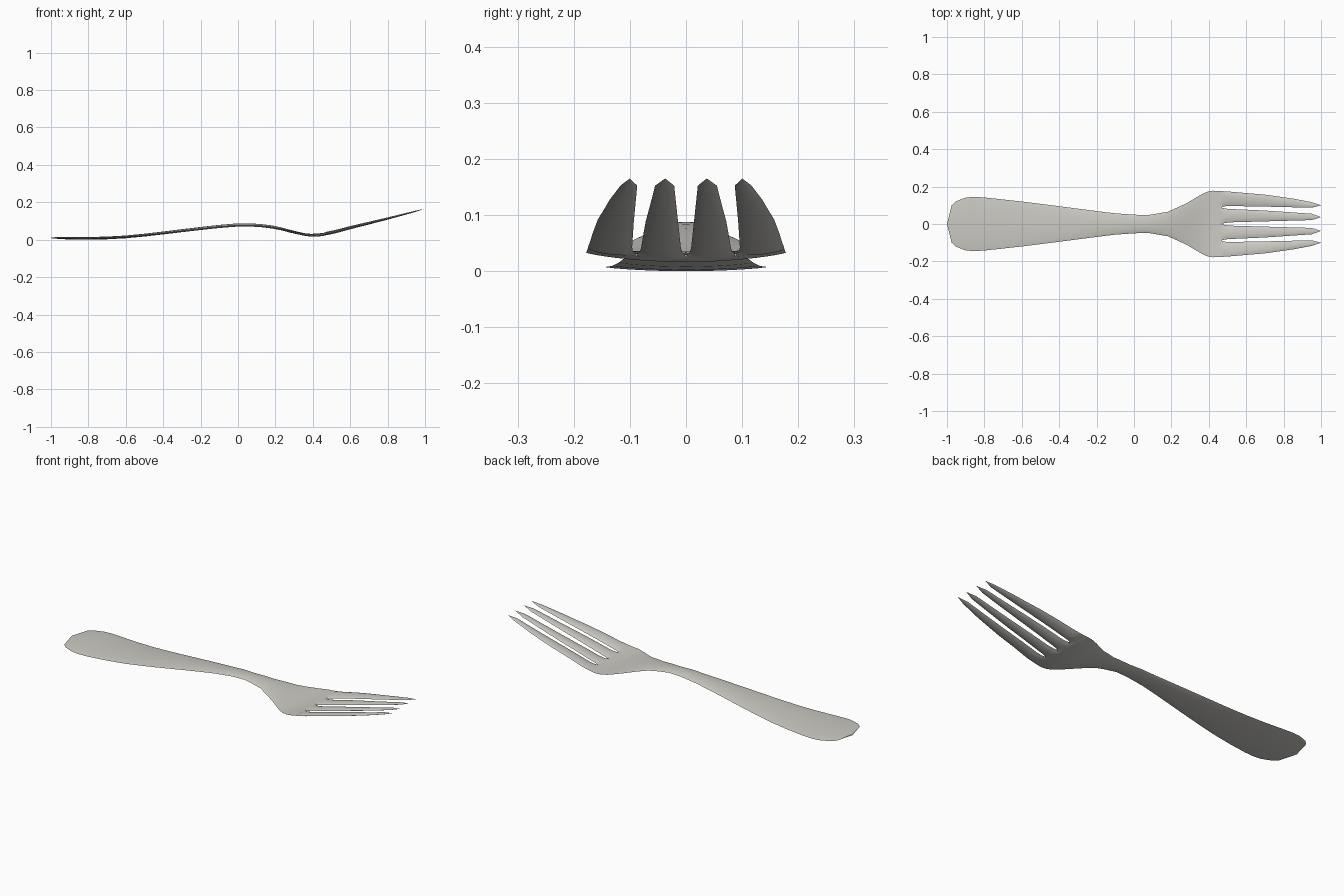
import bpy, bmesh

if "Cube" in bpy.data.objects:
    bpy.data.objects.remove(bpy.data.objects["Cube"])

def lerp(keys, x):
    if x <= keys[0][0]:
        return keys[0][1]
    for (a, p), (b, q) in zip(keys, keys[1:]):
        if x <= b:
            return p + (q - p) * (x - a) / (b - a)
    return keys[-1][1]

def smooth(keys, x):
    # Catmull-Rom style interpolation
    n = len(keys)
    def slope(i):
        a, b = keys[max(i - 1, 0)], keys[min(i + 1, n - 1)]
        return (b[1] - a[1]) / (b[0] - a[0])
    for i in range(n - 1):
        (a, p), (b, q) = keys[i], keys[i + 1]
        if x <= b:
            h = b - a
            t = (x - a) / h
            return ((2*t**3 - 3*t**2 + 1) * p + (t**3 - 2*t**2 + t) * h * slope(i)
                    + (3*t**2 - 2*t**3) * q + (t**3 - t**2) * h * slope(i + 1))
    return keys[-1][1]

# Side profile, plan outline and thickness along the length
HEIGHT = [(-1, .013), (-.8, .010), (-.6, .018), (-.4, .039), (-.2, .063), (0, .082),
          (.1, .080), (.2, .068), (.3, .045), (.4, .029), (.5, .042), (.6, .068),
          (.8, .117), (1, .168)]
WIDTH = [(-1, 0), (-.975, .10), (-.95, .122), (-.9, .141), (-.86, .145), (-.8, .142),
         (-.6, .12), (-.4, .095), (-.2, .069), (-.1, .057), (0, .05), (.07, .047),
         (.18, .065), (.28, .11), (.36, .158), (.39, .172), (.42, .178), (.5, .174),
         (.7, .157), (.85, .136), (.95, .117), (1, .10)]
THICK = [(-1, .006), (-.9, .014), (-.5, .015), (0, .017), (.2, .016), (.4, .013),
         (.8, .011), (.95, .007), (1, 0)]
# Tine edges (half side): centre slot, outer slot inner and outer edge
SLOT = .465
CENTRE = [(SLOT, 0), (.49, .006), (.52, .009), (.7, .014), (.95, .021), (1, .037)]
INNER = [(.28, .055), (.42, .087), (SLOT, .089), (.49, .082), (.52, .080), (.7, .072), (.95, .055), (1, .037)]
OUTER = [(SLOT, .089), (.49, .095), (.52, .096), (.7, .093), (.95, .087), (1, .10)]

def edges(x):
    w = lerp(WIDTH, x)
    if x <= SLOT:
        m = min(lerp(INNER, x), w * .5)
        return [(0, m), (m, w)]
    return [(lerp(CENTRE, x), lerp(INNER, x)), (lerp(OUTER, x), w)]

xs = sorted(set([round(k[0], 4) for k in WIDTH] + [SLOT, .475, .49, .52, .6, .9, .98]
                + [-.7, -.5, -.3, .13, .23, .32, .45, .78]))
N = 6
bm = bmesh.new()

# Body and four tines: strips that share edges until the slots open
for side in (1, -1):
    for strip in range(2):
        grid = {1: [], -1: []}
        for x in xs:
            a, b = edges(x)[strip]
            w = lerp(WIDTH, x)
            dish = .010 * lerp([(.2, 0), (.42, 1), (.6, 1), (.95, 0)], x)
            for face in (1, -1):
                row = []
                for i in range(N + 1):
                    s = i / N
                    y = a + (b - a) * s
                    u = y / w if w else 0
                    body = max(0, 1 - u * u) ** .8
                    tine = max(0, 1 - (2 * s - 1) ** 2) ** .7
                    k = tine if x > SLOT else body
                    z = smooth(HEIGHT, x) + dish * ((y / .178) ** 2 - .4)
                    z += face * .5 * lerp(THICK, x) * k
                    row.append(bm.verts.new((x, y * side, z)))
                grid[face].append(row)
        for face, rows in grid.items():
            for r, q in zip(rows, rows[1:]):
                for i in range(N):
                    f = [r[i], q[i], q[i + 1], r[i + 1]]
                    bm.faces.new(f if face * side > 0 else f[::-1])

bmesh.ops.remove_doubles(bm, verts=bm.verts, dist=1e-5)
bmesh.ops.dissolve_degenerate(bm, edges=bm.edges, dist=1e-6)
bmesh.ops.recalc_face_normals(bm, faces=bm.faces)
low = min(v.co.z for v in bm.verts)
for v in bm.verts:
    v.co.z -= low

mesh = bpy.data.meshes.new("fork")
bm.to_mesh(mesh)
bm.free()
fork = bpy.data.objects.new("fork", mesh)
bpy.context.collection.objects.link(fork)

# Steel colour
steel = bpy.data.materials.new("steel grey")
steel.diffuse_color = (.60, .59, .55, 1)
steel.use_nodes = True
steel.node_tree.nodes["Principled BSDF"].inputs["Base Color"].default_value = steel.diffuse_color
mesh.materials.append(steel)

bpy.context.view_layer.objects.active = fork
fork.select_set(True)
bpy.ops.object.shade_smooth_by_angle(angle=.7)
